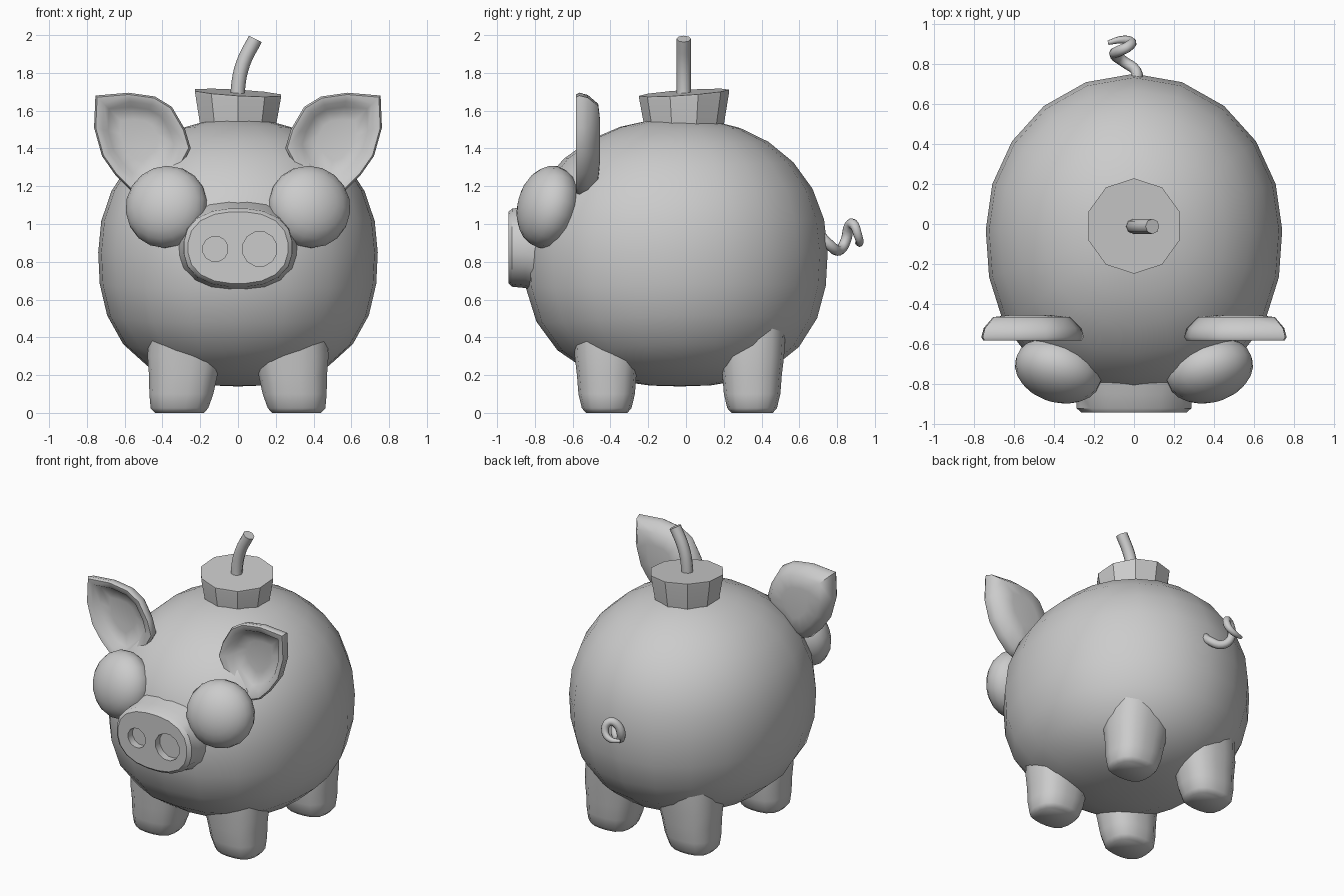
import bpy, bmesh, math
from mathutils import Vector, Matrix

if "Cube" in bpy.data.objects:
    bpy.data.objects.remove(bpy.data.objects["Cube"])


def finish(obj, angle=50):
    bpy.ops.object.select_all(action='DESELECT')
    obj.select_set(True)
    bpy.context.view_layer.objects.active = obj
    bpy.ops.object.shade_smooth_by_angle(angle=math.radians(angle))
    return obj


def from_bmesh(name, bm, angle=50):
    bmesh.ops.recalc_face_normals(bm, faces=bm.faces)
    mesh = bpy.data.meshes.new(name)
    bm.to_mesh(mesh)
    bm.free()
    obj = bpy.data.objects.new(name, mesh)
    bpy.context.collection.objects.link(obj)
    return finish(obj, angle)


def loft(name, rings, angle=50):
    """Skin a list of equal-length closed rings and cap both ends."""
    bm = bmesh.new()
    rows = [[bm.verts.new(p) for p in ring] for ring in rings]
    n = len(rows[0])
    for a, b in zip(rows, rows[1:]):
        for i in range(n):
            j = (i + 1) % n
            bm.faces.new((a[i], a[j], b[j], b[i]))
    bm.faces.new(rows[0])
    bm.faces.new(rows[-1])
    return from_bmesh(name, bm, angle)


def oval(a, b, n=16, power=2.0):
    """Superellipse outline as 2D points."""
    pts = []
    for i in range(n):
        t = 2 * math.pi * (i + 0.5) / n
        c, s = math.cos(t), math.sin(t)
        r = (abs(c) ** power + abs(s) ** power) ** (-1 / power)
        pts.append((a * r * c, b * r * s))
    return pts


def tube(name, points, radius, radii=None):
    curve = bpy.data.curves.new(name, 'CURVE')
    curve.dimensions = '3D'
    curve.bevel_depth = radius
    curve.bevel_resolution = 2
    curve.resolution_u = 4
    curve.use_fill_caps = True
    sp = curve.splines.new('BEZIER')
    sp.bezier_points.add(len(points) - 1)
    for i, (bp, p) in enumerate(zip(sp.bezier_points, points)):
        bp.co = p
        bp.handle_left_type = bp.handle_right_type = 'AUTO'
        bp.radius = radii[i] if radii else 1
    obj = bpy.data.objects.new(name, curve)
    bpy.context.collection.objects.link(obj)
    bpy.ops.object.select_all(action='DESELECT')
    obj.select_set(True)
    bpy.context.view_layer.objects.active = obj
    bpy.ops.object.convert(target='MESH')
    return finish(bpy.context.view_layer.objects.active)


# Body: sphere pushed out to a fuller belly and cheeks
bm = bmesh.new()
bmesh.ops.create_uvsphere(bm, u_segments=20, v_segments=14, radius=1)
for v in bm.verts:
    d = v.co.normalized()
    ry, n = (0.78, 2.0) if d.y > 0 else (0.83, 2.35)
    m = 2.12 if d.z > 0 else 2.5
    h = ((abs(d.x) / 0.74) ** n + (abs(d.y) / ry) ** n) ** (1 / n)
    r = (h ** m + (abs(d.z) / 0.71) ** m) ** (-1 / m)
    v.co = d * r + Vector((0, -0.03, 0.85))
from_bmesh("body", bm, 60)

# Snout with two uneven nostril recesses
snout = loft("snout", [[(x, y, 0.875 + z) for x, z in oval(a, b, 20, 2.4)]
                       for y, a, b in ((-0.94, 0.265, 0.19), (-0.92, 0.288, 0.208),
                                       (-0.85, 0.29, 0.215), (-0.74, 0.34, 0.27),
                                       (-0.60, 0.34, 0.27))])
for x, r in ((-0.12, 0.068), (0.115, 0.093)):
    cutter = loft("nostril_cutter", [[(x + u, y, 0.868 + w) for u, w in oval(r, r, 12)]
                                     for y in (-1.0, -0.89)])
    cutter.hide_render = True
    mod = snout.modifiers.new("nostril", 'BOOLEAN')
    mod.operation = 'DIFFERENCE'
    mod.solver = 'EXACT'
    mod.object = cutter
    bpy.context.view_layer.objects.active = snout
    bpy.ops.object.modifier_apply(modifier=mod.name)
    bpy.data.objects.remove(cutter)
finish(snout, 40)

# Paired parts
EAR = [(0.25, 1.40), (0.28, 1.50), (0.35, 1.62), (0.44, 1.675), (0.58, 1.695), (0.755, 1.68),
       (0.762, 1.51), (0.72, 1.36), (0.65, 1.26), (0.57, 1.18), (0.46, 1.14), (0.32, 1.27)]
for s, side in ((-1, "left"), (1, "right")):
    # Bulging eyes, flattened along their outward gaze
    bm = bmesh.new()
    bmesh.ops.create_uvsphere(bm, u_segments=18, v_segments=12, radius=1)
    turn = Vector((0.3 * s, -1, 0.25)).to_track_quat('Z', 'Y').to_matrix().to_4x4()
    bm.transform(Matrix.Translation((0.378 * s, -0.73, 1.09)) @ turn
                 @ Matrix.Diagonal((0.222, 0.222, 0.157, 1)))
    from_bmesh(side + "_eye", bm, 60)

    # Dished ears: rounded back, thick rim, hollow front
    loft(side + "_ear", [[(s * (0.53 + (x - 0.53) * k), y, 1.46 + (z - 1.46) * k)
                          for x, z in EAR]
                         for k, y in ((0.4, -0.455), (0.75, -0.465), (0.95, -0.52),
                                      (1.0, -0.565), (0.96, -0.582), (0.8, -0.575),
                                      (0.68, -0.53), (0.4, -0.515))], 60)

    # Stubby legs
    for place, cy in (("front", -0.42), ("back", 0.35)):
        loft(f"{place}_{side}_leg",
             [[(s * cx + x, cy + y, z) for x, y in oval(a, b, 16, 2.8)]
              for z, cx, a, b in ((0, 0.31, 0.13, 0.11), (0.025, 0.31, 0.153, 0.132),
                                  (0.10, 0.30, 0.17, 0.15), (0.20, 0.29, 0.182, 0.158),
                                  (0.30, 0.28, 0.20, 0.17), (0.45, 0.26, 0.21, 0.18))], 60)

# Ten-sided cap on the back, its top cut at a slight slant
rings = []
for r, z, slant in ((0.20, 1.46, 0), (0.238, 1.68, 1), (0.238, 1.695, 1), (0.230, 1.695, 1)):
    ring = []
    for i in range(10):
        t = math.pi / 2 + i * math.pi / 5
        x, y = r * math.cos(t), r * math.sin(t)
        ring.append((x, y - 0.01, z + slant * (0.07 * y - 0.06 * x)))
    rings.append(ring)
loft("cap", rings, 30)

# Bent fuse
tube("fuse", [(0, -0.012, 1.62), (0.0, -0.012, 1.72), (0.027, -0.012, 1.85), (0.092, -0.012, 1.98)], 0.038)

# Curly tail
tube("tail", [(0.01, 0.70, 0.95), (0.01, 0.765, 0.885), (-0.05, 0.81, 0.86), (-0.095, 0.845, 0.91),
              (-0.07, 0.865, 0.99), (-0.03, 0.885, 1.0), (-0.015, 0.91, 0.94),
              (-0.06, 0.92, 0.90), (-0.13, 0.905, 0.90)],
     0.028, [1, 1, 1, 1, 1, 0.95, 0.85, 0.7, 0.4])
